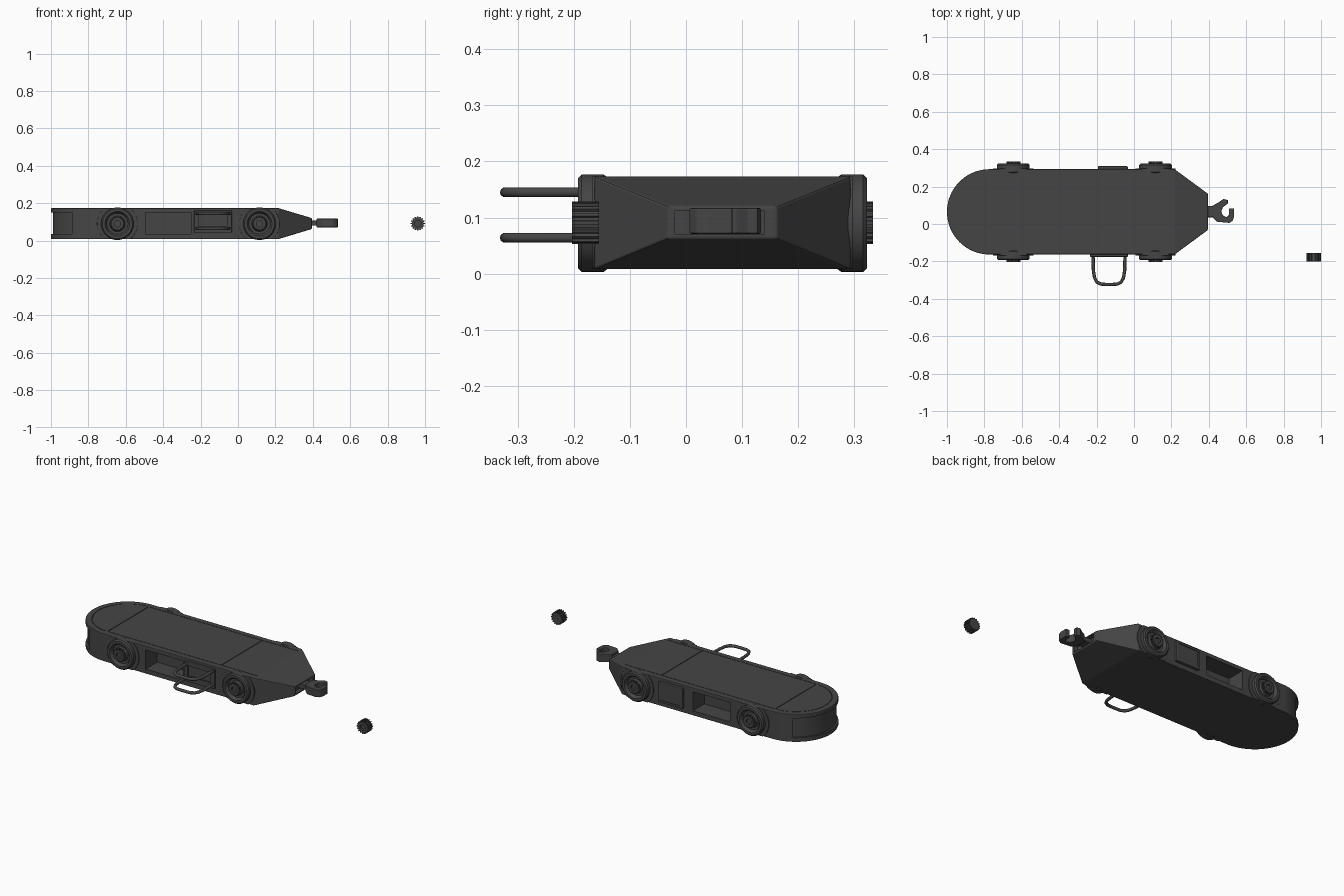
import bpy, bmesh
from math import sin, cos, pi, tau
from mathutils import Vector

if "Cube" in bpy.data.objects:
    bpy.data.objects.remove(bpy.data.objects["Cube"])

CY, HW = 0.065, 0.228           # body centre line and half width
Z0, Z1, ZC = 0.008, 0.173, 0.09
dark = bpy.data.materials.new("dark_grey")
dark.diffuse_color = (0.06, 0.06, 0.06, 1)
dark.use_nodes = True
dark.node_tree.nodes["Principled BSDF"].inputs["Base Color"].default_value = dark.diffuse_color


def finish(name, bm, bevel=0.0, smooth=False):
    bmesh.ops.recalc_face_normals(bm, faces=bm.faces)
    me = bpy.data.meshes.new(name)
    bm.to_mesh(me)
    bm.free()
    me.materials.append(dark)
    ob = bpy.data.objects.new(name, me)
    bpy.context.collection.objects.link(ob)
    bpy.ops.object.select_all(action='DESELECT')
    ob.select_set(True)
    bpy.context.view_layer.objects.active = ob
    if bevel:
        m = ob.modifiers.new("bevel", 'BEVEL')
        m.width, m.segments, m.limit_method = bevel, 2, 'ANGLE'
        bpy.ops.object.modifier_apply(modifier=m.name)
    if smooth:
        bpy.ops.object.shade_smooth_by_angle(angle=0.6)
    return ob


def box(name, x, y, z, bevel=0.0):
    bm = bmesh.new()
    bmesh.ops.create_cube(bm, size=1)
    for v in bm.verts:
        v.co = Vector((a[0] + (a[1] - a[0]) * (c + 0.5) for a, c in zip((x, y, z), v.co)))
    return finish(name, bm, bevel)


def prism(name, pts, axis, lo, hi, bevel=0.0, smooth=False):
    """Extrude a flat outline along 'y' (points are x,z) or 'z' (points are x,y)."""
    bm = bmesh.new()
    place = (lambda p, d: (p[0], d, p[1])) if axis == 'y' else (lambda p, d: (p[0], p[1], d))
    a = [bm.verts.new(place(p, lo)) for p in pts]
    b = [bm.verts.new(place(p, hi)) for p in pts]
    bm.faces.new(a)
    bm.faces.new(b[::-1])
    for i in range(len(a)):
        j = (i + 1) % len(a)
        bm.faces.new((a[i], a[j], b[j], b[i]))
    return finish(name, bm, bevel, smooth)


def lathe(name, prof, cx, s, n=48):
    """Spin (radius, distance from centre line) around a y-parallel axis."""
    bm = bmesh.new()
    rings = [[bm.verts.new((cx + r * cos(tau * i / n), CY + s * d, ZC + r * sin(tau * i / n)))
              for i in range(n)] for r, d in prof]
    for a, b in zip(rings, rings[1:]):
        for i in range(n):
            j = (i + 1) % n
            bm.faces.new((a[i], a[j], b[j], b[i]))
    bm.faces.new(rings[0])
    bm.faces.new(rings[-1])
    return finish(name, bm, smooth=True)


def cut(ob, cutter):
    m = ob.modifiers.new("cut", 'BOOLEAN')
    m.operation, m.object, m.solver = 'DIFFERENCE', cutter, 'EXACT'
    bpy.context.view_layer.objects.active = ob
    bpy.ops.object.modifier_apply(modifier=m.name)
    bpy.data.objects.remove(cutter)


# Body: straight sides, round tail, tapered nose
TX, NX = -0.772, 0.217
arc = [(TX - HW * sin(pi * i / 40), CY + HW * cos(pi * i / 40), Z0, Z1) for i in range(41)]
outline = [(NX, CY + HW, Z0, Z1)] + arc + [(NX, CY - HW, Z0, Z1),
          (0.395, CY - 0.097, 0.062, 0.12), (0.395, CY + 0.097, 0.062, 0.12)]
bm = bmesh.new()
low = [bm.verts.new((x, y, a)) for x, y, a, b in outline]
top = [bm.verts.new((x, y, b)) for x, y, a, b in outline]
for ring in (low, top):
    bm.faces.new(ring[:-2])
    bm.faces.new((ring[-3], ring[-2], ring[-1], ring[0]))
for i in range(len(low)):
    j = (i + 1) % len(low)
    bm.faces.new((low[i], low[j], top[j], top[i]))
body = finish("body", bm, 0.004)

# Body cuts: side bays, nose pocket, deck seams
for s in (-1, 1):
    ys = sorted((CY + s * 0.12, CY + s * 0.3))
    cut(body, box("bay_cutter", (-0.495, -0.25), ys, (0.036, 0.15)))
    ys = sorted((CY + s * (HW - 0.033), CY + s * (HW - 0.036)))
    cut(body, box("seam_cutter", (-0.765, NX), ys, (Z1 - 0.004, 0.3)))
for x in (-0.77, -0.02):
    cut(body, box("seam_cutter", (x - 0.002, x + 0.002), (CY - 0.19, CY + 0.19), (Z1 - 0.004, 0.3)))
cut(body, box("pocket_cutter", (0.37, 0.5), (-0.02, 0.14), (0.07, 0.112)))


def arc_band(r0, r1, start, n=30):
    """Flat ring section around the tail."""
    angles = [start + (pi - 2 * start) * i / n for i in range(n + 1)]
    return [(TX - r * sin(a), CY + r * cos(a))
            for r, seq in ((r1, angles), (r0, angles[::-1])) for a in seq]


# Recessed band and deck seam around the tail
cut(body, prism("band_cutter", arc_band(HW - 0.011, 0.3, pi * 0.17), 'z', 0.034, 0.15))
cut(body, prism("seam_cutter", arc_band(HW - 0.036, HW - 0.033, 0.03), 'z', Z1 - 0.004, 0.3))
bpy.ops.object.select_all(action='DESELECT')
body.select_set(True)
bpy.context.view_layer.objects.active = body
bpy.ops.object.shade_smooth_by_angle(angle=0.15)


# Ribbed cap, used on the wheels and once loose
def ribbed_cap(name, cx, y0, y1, teeth=16):
    pts = []
    for i in range(teeth):
        for f, r in ((-0.3, 0.032), (-0.2, 0.038), (0.2, 0.038), (0.3, 0.032)):
            a = tau * (i + f) / teeth
            pts.append((cx + r * cos(a), ZC + 0.001 + r * sin(a)))
    cap = prism(name, pts, 'y', y0, y1)
    hole = [(cx + 0.017 * cos(tau * i / 24), ZC + 0.017 * sin(tau * i / 24)) for i in range(24)]
    outer = y0 if y0 < 0 else y1
    cut(cap, prism("hole_cutter", hole, 'y', outer - 0.012, outer + 0.012))
    return cap


# Wheels with arches and caps on both sides
wheel_profile = [(0.078, 0.2), (0.087, 0.212), (0.087, 0.251), (0.08, 0.258), (0.066, 0.258),
                 (0.06, 0.252), (0.056, 0.238), (0.042, 0.238), (0.036, 0.25)]
for s, side in ((-1, "front"), (1, "back")):
    for cx, end in ((-0.645, "tail"), (0.115, "nose")):
        lathe(f"{side}_{end}_wheel", wheel_profile, cx, s)
        ring = [(cx + 0.108 * cos(tau * i / 64), min(Z1, max(Z0, ZC + 0.108 * sin(tau * i / 64))))
                for i in range(64)]
        ys = sorted((CY + s * 0.222, CY + s * 0.233))
        prism(f"{side}_{end}_wheel_arch", ring, 'y', *ys, bevel=0.002)
        ys = sorted((CY + s * 0.225, CY + s * 0.268))
        ribbed_cap(f"{side}_{end}_wheel_cap", cx, *ys)
ribbed_cap("loose_wheel_cap", 0.961, -0.2, -0.155)

# Side panels
bracket = box("handle_bracket", (-0.235, -0.033), (-0.176, -0.15), (0.042, 0.16), 0.004)
cut(bracket, box("bracket_cutter", (-0.21, -0.058), (-0.2, -0.166), (0.075, 0.137)))
panel = box("back_panel", (-0.192, -0.033), (0.28, 0.309), (0.036, 0.158), 0.004)
cut(panel, box("panel_cutter", (-0.178, -0.047), (0.305, 0.33), (0.05, 0.144)))

# Pair of side handle bars
path = [(-0.219, -0.165), (-0.217, -0.25), (-0.211, -0.287), (-0.199, -0.31), (-0.178, -0.321),
        (-0.155, -0.323), (-0.112, -0.323), (-0.089, -0.321), (-0.068, -0.31), (-0.056, -0.287),
        (-0.05, -0.25), (-0.048, -0.165)]
for z, which in ((0.145, "upper"), (0.064, "lower")):
    cu = bpy.data.curves.new(f"{which}_handle", 'CURVE')
    cu.dimensions, cu.bevel_depth, cu.bevel_resolution = '3D', 0.0088, 3
    cu.use_fill_caps = True
    cu.materials.append(dark)
    sp = cu.splines.new('POLY')
    sp.points.add(len(path) - 1)
    for p, (x, y) in zip(sp.points, path):
        p.co = (x, y, z, 1)
    bpy.context.collection.objects.link(bpy.data.objects.new(f"{which}_handle", cu))

# Coupling hook at the nose
box("hook_shaft", (0.36, 0.455), (0.035, 0.097), (0.08, 0.107), 0.004)
hook = [(0.42, 0.035), (0.445, 0.012), (0.51, 0.006), (0.528, 0.018), (0.535, 0.04), (0.535, 0.083),
        (0.508, 0.083), (0.508, 0.048), (0.495, 0.036), (0.475, 0.045), (0.467, 0.068),
        (0.475, 0.09), (0.502, 0.11), (0.502, 0.128), (0.478, 0.134), (0.452, 0.115), (0.42, 0.098)]
prism("hook_claw", hook, 'z', 0.071, 0.117, bevel=0.003)
